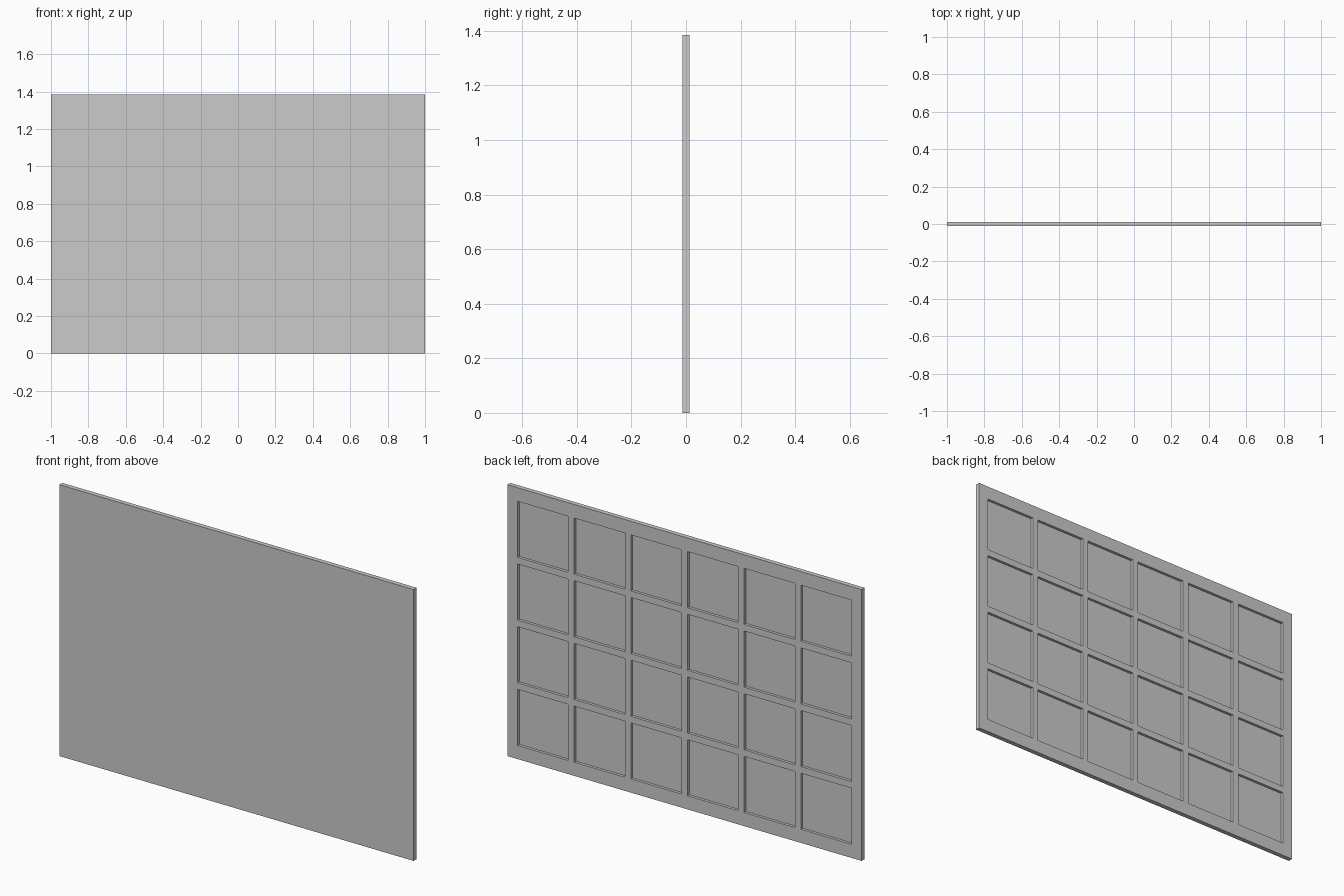
import bpy, bmesh
from mathutils import Vector

if "Cube" in bpy.data.objects:
    bpy.data.objects.remove(bpy.data.objects["Cube"])

W, H, T = 2.0, 1.385, 0.024      # panel size
COLS, ROWS = 6, 4
POCKET, PITCH, DEPTH = 0.286, 0.32, 0.014


def stops(lo, hi, count):
    """Grid lines across one direction: edge, pocket start/end pairs, edge."""
    start = (lo + hi) / 2 - ((count - 1) * PITCH + POCKET) / 2
    inner = [start + i * PITCH + d for i in range(count) for d in (0, POCKET)]
    return [lo] + inner + [hi]


xs, zs = stops(-W / 2, W / 2, COLS), stops(0, H, ROWS)
bm = bmesh.new()

# Back face as a lattice of cells, odd cells being pockets
grid = [[bm.verts.new((x, T / 2, z)) for x in xs] for z in zs]
pockets = []
for j in range(len(zs) - 1):
    for i in range(len(xs) - 1):
        face = bm.faces.new((grid[j][i], grid[j + 1][i],
                             grid[j + 1][i + 1], grid[j][i + 1]))
        if i % 2 and j % 2:
            pockets.append(face)

# Outer rim and plain front face
rim = [e for e in bm.edges if e.is_boundary]
ext = bmesh.ops.extrude_edge_only(bm, edges=rim)["geom"]
bmesh.ops.translate(bm, vec=Vector((0, -T, 0)),
                    verts=[g for g in ext if isinstance(g, bmesh.types.BMVert)])
bmesh.ops.contextual_create(
    bm, geom=[g for g in ext if isinstance(g, bmesh.types.BMEdge)])

# Sink the pockets into the back
for face in bmesh.ops.extrude_discrete_faces(bm, faces=pockets)["faces"]:
    bmesh.ops.translate(bm, vec=Vector((0, -DEPTH, 0)), verts=face.verts)

bmesh.ops.recalc_face_normals(bm, faces=bm.faces)
mesh = bpy.data.meshes.new("coffered_panel")
bm.to_mesh(mesh)
bm.free()
panel = bpy.data.objects.new("coffered_panel", mesh)
bpy.context.collection.objects.link(panel)
